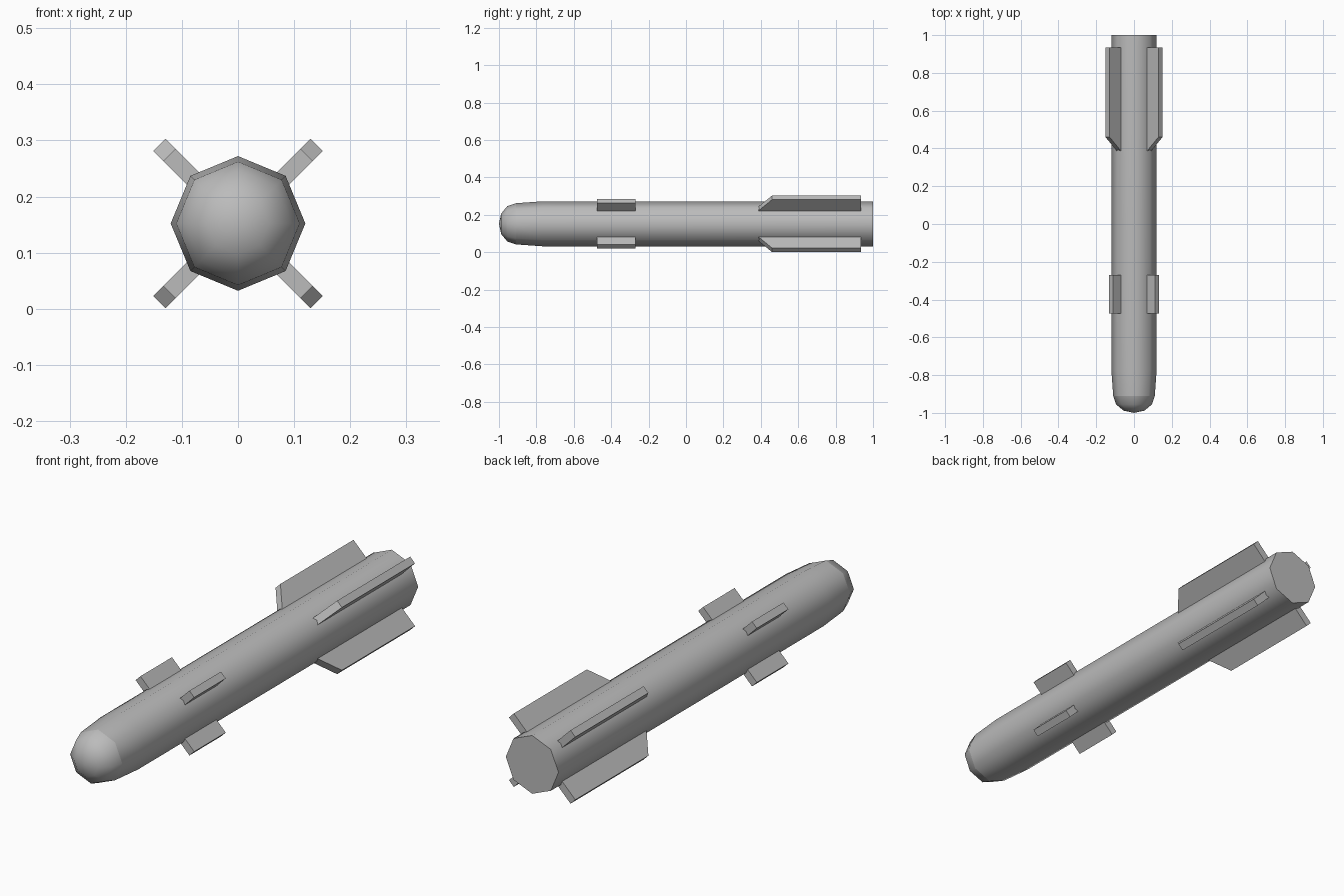
import bpy, bmesh, math
from mathutils import Matrix, Vector

cube = bpy.data.objects.get("Cube")
if cube:
    bpy.data.objects.remove(cube, do_unlink=True)

AXIS_Z = 0.152   # height of the body's long axis
SIDES = 8

grey = bpy.data.materials.new("plain grey")
grey.use_nodes = True
colour = (0.5, 0.5, 0.5, 1)
grey.diffuse_color = colour
grey.node_tree.nodes["Principled BSDF"].inputs["Base Color"].default_value = colour


def add_object(name, bm, smooth=False):
    bmesh.ops.recalc_face_normals(bm, faces=bm.faces)
    mesh = bpy.data.meshes.new(name)
    bm.to_mesh(mesh)
    bm.free()
    mesh.materials.append(grey)
    obj = bpy.data.objects.new(name, mesh)
    bpy.context.collection.objects.link(obj)
    if smooth:
        bpy.ops.object.select_all(action='DESELECT')
        obj.select_set(True)
        bpy.context.view_layer.objects.active = obj
        bpy.ops.object.shade_smooth_by_angle(angle=math.radians(50))
    return obj


def lathe(name, profile):
    """Turn (y, radius) points around the body axis; radius 0 is a tip."""
    bm = bmesh.new()
    rings = []
    for y, r in profile:
        if r == 0:
            rings.append([bm.verts.new((0, y, AXIS_Z))] * SIDES)
        else:
            angles = [2 * math.pi * i / SIDES for i in range(SIDES)]
            rings.append([bm.verts.new((r * math.cos(a), y, AXIS_Z + r * math.sin(a)))
                          for a in angles])
    for a, b in zip(rings, rings[1:]):
        for i in range(SIDES):
            j = (i + 1) % SIDES
            corners = list(dict.fromkeys((a[i], a[j], b[j], b[i])))
            bm.faces.new(corners)
    # Flat cap on the tail end
    if profile[0][0] == 1.0:
        bm.faces.new(rings[0])
    return add_object(name, bm, smooth=True)


def fin(name, outline, angle, thickness=0.031):
    """Extrude a (radius, y) outline and turn it about the body axis."""
    bm = bmesh.new()
    face = bm.faces.new([bm.verts.new((r, y, -thickness / 2)) for r, y in outline])
    grown = bmesh.ops.extrude_face_region(bm, geom=[face])
    verts = [g for g in grown["geom"] if isinstance(g, bmesh.types.BMVert)]
    bmesh.ops.translate(bm, verts=verts, vec=(0, 0, thickness))
    turn = Matrix.Translation(Vector((0, 0, AXIS_Z))) @ Matrix.Rotation(-angle, 4, 'Y')
    bmesh.ops.transform(bm, matrix=turn, verts=bm.verts)
    return add_object(name, bm)


# Body tube with a slight taper to the front, and a rounded nose
lathe("body", [(1.0, 0.12), (-0.77, 0.12), (-0.91, 0.11)])
lathe("nose", [(-0.91, 0.11), (-0.955, 0.095), (-0.988, 0.055), (-1.0, 0)])

# Four swept tail fins and four small forward fins, set diagonally
tail_outline = [(0.10, 0.375), (0.198, 0.46), (0.198, 0.935), (0.10, 0.935)]
front_outline = [(0.10, -0.475), (0.173, -0.475), (0.173, -0.27), (0.10, -0.27)]
for i, place in enumerate(("upper_left", "upper_right", "lower_right", "lower_left")):
    angle = math.radians(45 + 90 * i)
    fin("tail_fin_" + place, tail_outline, angle)
    fin("front_fin_" + place, front_outline, angle)
